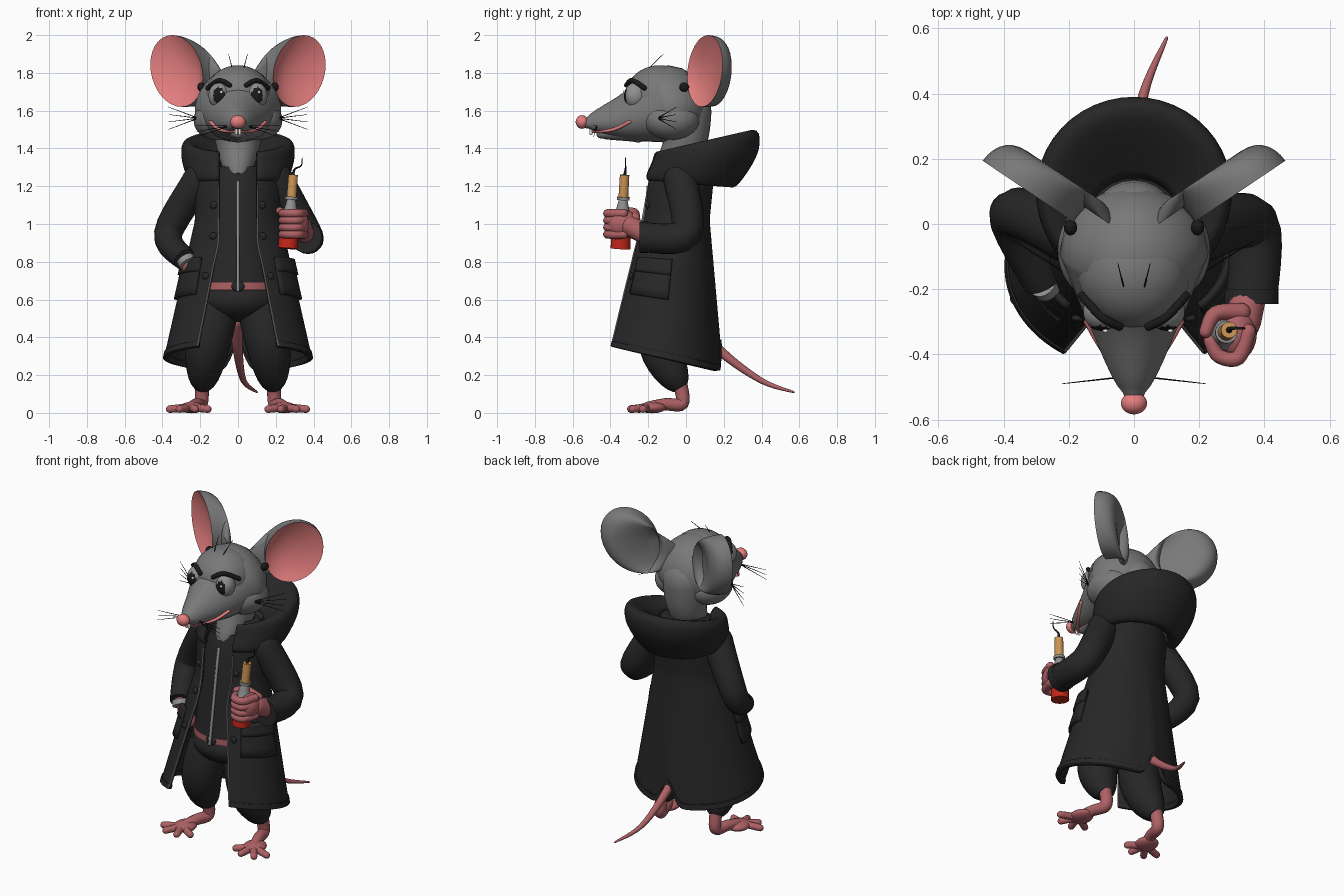
import bpy, bmesh, math
from mathutils import Vector

if "Cube" in bpy.data.objects:
    bpy.data.objects.remove(bpy.data.objects["Cube"])


def material(name, red, green, blue):
    mat = bpy.data.materials.new(name)
    mat.use_nodes = True
    mat.diffuse_color = (red, green, blue, 1)
    shader = next(node for node in mat.node_tree.nodes if node.type == 'BSDF_PRINCIPLED')
    shader.inputs["Base Color"].default_value = (red, green, blue, 1)
    return mat


COAT = material("coat_black", .02, .02, .02)
FUR = material("fur_grey", .19, .19, .19)
EAR = material("ear_pink", .78, .21, .21)
SKIN = material("skin_pink", .42, .12, .13)
RED = material("liquid_red", .55, .02, .01)
RAG = material("rag_orange", .6, .3, .09)
SILVER = material("silver_grey", .28, .28, .28)
BLACK = material("hair_black", .01, .01, .01)
WHITE = material("tooth_white", .8, .8, .7)
SIDES = ((1, "left_"), (-1, "right_"))
made = []


def finish(name, bm, materials, rule=None):
    bmesh.ops.recalc_face_normals(bm, faces=bm.faces)
    bm.normal_update()
    if rule:
        for face in bm.faces:
            face.material_index = rule(face)
    mesh = bpy.data.meshes.new(name)
    bm.to_mesh(mesh)
    bm.free()
    for mat in materials:
        mesh.materials.append(mat)
    obj = bpy.data.objects.new(name, mesh)
    bpy.context.scene.collection.objects.link(obj)
    made.append(obj)
    return obj


def spline(points, steps):
    """Smooth curve through a few vectors."""
    curve = []
    for i in range(len(points) - 1):
        a, b = points[max(i - 1, 0)], points[i]
        c, d = points[i + 1], points[min(i + 2, len(points) - 1)]
        for k in range(steps):
            t = k / steps
            curve.append(b + t / 2 * (c - a + t * (2 * a - 5 * b + 4 * c - d + t * (3 * (b - c) + d - a))))
    return curve + [points[-1]]


def loft(name, rings, materials, closed=True, inner=0):
    """Skin rings of points; the first inner bands use the second material."""
    bm = bmesh.new()
    rows = [[bm.verts.new(point) for point in ring] for ring in rings]
    count = len(rows[0])
    for j, (low, high) in enumerate(zip(rows, rows[1:])):
        for i in range(count if closed else count - 1):
            k = (i + 1) % count
            bm.faces.new((low[i], low[k], high[k], high[i])).material_index = int(j < inner)
    if closed:
        bm.faces.new(rows[0]).material_index = int(inner > 0)
        bm.faces.new(rows[-1])
    return finish(name, bm, materials)


def circle(sides):
    return [(math.cos(math.tau * k / sides), math.sin(math.tau * k / sides)) for k in range(sides)]


def tube(name, mat, path, thick, tip=None, power=1, wide=1, egg=0, caps="both", flip=1, sides=16):
    """Tapered tube along a smooth path, with domed ends."""
    tip = thick if tip is None else tip
    line = spline([Vector((flip * x, y, z)) for x, y, z in path], 6)
    spans = [max(axis) - min(axis) for axis in zip(*line)]
    across = Vector((0, 0, 0))
    across[spans.index(min(spans))] = 1
    last = len(line) - 1
    stations = []
    for i, point in enumerate(line):
        along = (line[min(i + 1, last)] - line[max(i - 1, 0)]).normalized()
        stations.append((point, along, thick + (tip - thick) * (i / last) ** power))

    def dome(station, sign):
        point, along, radius = station
        bends = [math.radians(20 * k) for k in (1, 2, 3, 4)]
        return [(point + along * sign * radius * math.sin(b), along, radius * math.cos(b)) for b in bends]

    head = dome(stations[0], -1)[::-1] if caps in ("both", "start") else []
    tail = dome(stations[-1], 1) if caps == "both" else []
    rings = []
    for point, along, radius in head + stations + tail:
        u = (across - along * along.dot(across)).normalized()
        v = along.cross(u)
        rings.append([point + radius * (u * wide * c * (1 - egg * s) + v * s) for c, s in circle(sides)])
    return loft(name, rings, [mat])


def ball(name, centre, size, materials, rule=None):
    bm = bmesh.new()
    bmesh.ops.create_uvsphere(bm, u_segments=32, v_segments=20, radius=1)
    for vert in bm.verts:
        vert.co = Vector(c + r * v for c, r, v in zip(centre, size, vert.co))
    return finish(name, bm, materials, rule)


def cloth(name, rings, thick):
    solid = loft(name, rings, [COAT], closed=False).modifiers.new("cloth_thickness", 'SOLIDIFY')
    solid.thickness, solid.offset = thick, 0


def blend(start, end, steps):
    return [start + (end - start) * k / steps for k in range(steps + 1)]


# Head: skull and snout, rounded forehead, lower jaw, throat
tube("head", FUR, [(0, -.1, 1.63), (0, -.3, 1.57), (0, -.52, 1.535)], .21, .03,
     power=1.2, wide=1.08, egg=.14, sides=32)
ball("forehead", (0, -.14, 1.68), (.175, .18, .16), [FUR])
tube("lower_jaw", FUR, [(0, -.26, 1.5), (0, -.45, 1.478)], .07, .025, wide=1.2)
tube("neck", FUR, [(0, 0, 1.6), (0, -.02, 1.4), (0, -.145, 1.24)], .135, .045, power=2, caps="start", sides=24)
ball("nose", (0, -.55, 1.54), (.04, .034, .036), [EAR])

for s, side in SIDES:
    ball(side + "cheek", (s * .115, -.08, 1.55), (.12, .15, .105), [FUR])
    gaze = Vector((s * .05, -1, .05)).normalized()
    ball(side + "eye", (s * .1, -.268, 1.68), (.056, .06, .068), [SILVER, BLACK],
         lambda face: int(face.normal.dot(gaze) > .82))
    ball(side + "eye_glint", (s * .1 + .012, -.328, 1.698), (.008, .006, .008), [WHITE])
    tube(side + "eyelid", BLACK, [(.045, -.315, 1.735), (.1, -.285, 1.76), (.16, -.22, 1.72)], .013, flip=s)
    tube(side + "mouth", EAR, [(0, -.5, 1.49), (.092, -.39, 1.498), (.145, -.3, 1.54)], .009, flip=s)
    tube(side + "tooth", WHITE, [(.009, -.503, 1.5), (.009, -.503, 1.478)], .008, flip=s)
    ball(side + "ear_tuft", (s * .195, -.01, 1.725), (.02, .025, .025), [BLACK])

    # Dished ear tapering back to its thick root on the skull
    centre, root = Vector((s * .325, .1, 1.81)), Vector((s * .12, .03, 1.73))
    outward, up, back = Vector((s * .83, .56, 0)), Vector((0, 0, 1)), Vector((s * -.55, .83, 0))
    dish = [(t, .2 * (1 - t * t), .035 * (1 - t * t)) for t in blend(.05, .97, 8)]
    shell = [(1 - .5 * t, t, .085 * math.sin(math.pi * math.sqrt(t)))
             for t in (k * k for k in blend(0, 1, 12))]
    rings = []
    for scale, shift, depth in dish + shell:
        middle = centre.lerp(root, shift) + back * depth
        rings.append([middle + scale * (outward * (.165 * c + .03 * h) + up * .19 * h) for c, h in circle(32)])
    loft(side + "ear", rings, [FUR, EAR], inner=len(dish))

    # Whiskers and crown hair
    for k in range(4):
        tube(f"{side}cheek_whisker_{k}", BLACK, [(.21, -.15, 1.56), (.37, -.05, 1.5 + .04 * k)],
             .003, .001, flip=s, sides=5)
    for k in range(3):
        tube(f"{side}snout_whisker_{k}", BLACK, [(.04, -.47, 1.52), (.22, -.49, 1.46 + .03 * k)],
             .003, .001, flip=s, sides=5)
    tube(side + "crown_hair", BLACK, [(.03, -.2, 1.82), (.05, -.12, 1.9)], .003, .001, flip=s, sides=5)

# Jacket, belt, trousers and tail
tube("jacket", COAT, [(0, -.05, 1.3), (0, -.08, .68)], .11, .19, power=.6, wide=1.12, caps="none", sides=32)
tube("zip", SILVER, [(0, -.19, 1.22), (0, -.23, 1), (0, -.285, .65)], .009)
tube("belt", SKIN, [(0, -.08, .69), (0, -.08, .65)], .194, wide=1.12, caps="none", sides=32)
ball("belt_buckle", (0, -.27, .67), (.035, .012, .028), [COAT])
ball("hips", (0, -.09, .6), (.22, .19, .12), [COAT])
tube("tail", SKIN, [(-.01, .05, .48), (0, .19, .32), (.03, .4, .17), (.1, .57, .11)], .036, .005)

for s, side in SIDES:
    tube(side + "trouser_leg", COAT, [(.115, -.1, .58), (.163, -.13, .35), (.19, -.03, .13)], .125, .042,
         power=3.5, caps="none", flip=s, sides=24)
    # Bare feet with four splayed toes
    tube(side + "foot", SKIN, [(.19, -.03, .15), (.195, -.02, .05), (.22, -.11, .045), (.25, -.2, .03)],
         .038, .03, flip=s)
    ball(side + "sole", (s * .245, -.18, .028), (.065, .075, .03), [SKIN])
    for k in range(4):
        splay = math.radians(45 * k - 60)
        tip = (.255 + .11 * math.sin(splay), -.205 - .09 * math.cos(splay), .02)
        tube(f"{side}toe_{k}", SKIN, [(.25, -.2, .03), tip], .022, .02, flip=s)


# Open coat: flared below the waist, rounded shoulders, hem falling to a back vent for the tail
def coat_width(z):
    return max(.22, .45 - .225 * z) * math.sqrt(1 - max(0, (z - 1.2) / .2) ** 2)


def opening(z):
    return math.asin((.1 + .18 * max(0, .9 - z)) / coat_width(z))


def coat_point(angle, z, puff=0):
    width = coat_width(z) + puff
    vent = .2 * math.exp(-((angle - math.pi) / .13) ** 2)
    return Vector((width * math.sin(angle), .1 * z - .16 - .8 * width * math.cos(angle),
                   z + max(0, 1 - z) * (.1 * math.cos(angle) + vent)))


def coat_rings(top, bottom):
    return [[coat_point(angle, z) for angle in blend(opening(z), math.tau - opening(z), 90)]
            for z in blend(top, bottom, 24)]


cloth("coat", coat_rings(1.37, .29), .014)
cloth("coat_hem", coat_rings(.32, .29), .026)
for s, side in SIDES:
    tube(side + "coat_trim", SILVER, [coat_point(opening(z), z, .01) for z in blend(1.2, .3, 6)],
         .005, flip=s, sides=6)
    for part, top, bottom, puff in (("pocket", .8, .6, .015), ("pocket_flap", .81, .73, .024)):
        cloth(side + part, [[coat_point(s * angle, z, puff) for angle in blend(.75, 1.6, 12)]
                            for z in blend(top, bottom, 4)], .02)
    for k, z in enumerate((1.1, .93, .7)):
        spot = coat_point(s * (opening(z) + .12), z, .01)
        ball(f"{side}button_{k}", spot, (.02, .012, .02), [COAT])

# Hood lying open on the shoulders: width, height, tilt and setback of each loop
HOOD = [(.15, 1.35, 0, 0), (.27, 1.43, .06, .09), (.29, 1.35, .03, .09), (.25, 1.23, -.02, .02), (.2, 1.23, 0, 0)]
hood_rings = []
for width, height, tilt, setback in spline([Vector(row) for row in HOOD], 6):
    gap = math.asin(.1 / width)
    hood_rings.append([(width * math.sin(a), setback - .97 * width * math.cos(a), height - tilt * math.cos(a))
                       for a in blend(gap, math.tau - gap, 40)])
cloth("hood", hood_rings, .018)

# Arms: one bent into its pocket, one holding the bottle
tube("right_sleeve", COAT, [(-.2, -.03, 1.24), (-.37, .03, .95), (-.28, -.18, .81)], .09, .06, caps="start", sides=20)
tube("right_hand", SKIN, [(-.28, -.17, .81), (-.22, -.17, .7)], .04)
tube("watch", SILVER, [(-.28, -.18, .815), (-.265, -.195, .79)], .048, caps="none")
tube("left_sleeve", COAT, [(.2, -.03, 1.24), (.36, 0, .95), (.36, -.24, .93)], .09, .078, caps="start", sides=20)
tube("left_cuff", COAT, [(.36, -.2, .93), (.36, -.245, .93)], .084, caps="none", sides=20)
tube("left_wrist", SKIN, [(.355, -.2, .94), (.335, -.3, .99)], .055)
ball("left_palm", (.315, -.335, 1), (.062, .085, .075), [SKIN])
for k in range(4):
    z = .945 + .037 * k
    tube(f"finger_{k}", SKIN, [(.35, -.33, z), (.32, -.41, z), (.26, -.405, z), (.235, -.36, z)], .024, .021)
tube("thumb", SKIN, [(.33, -.27, 1.03), (.25, -.275, 1.06), (.22, -.33, 1.07)], .028, .02)

# Tilted bottle with rag stopper and fuse
BASE, TOP = Vector((.264, -.347, .87)), Vector((.292, -.325, 1.26))
for part, mat, low, high, thick, tip in (("liquid", RED, 0, .45, .053, .05), ("neck", SILVER, .45, .68, .05, .02),
                                         ("lip", SILVER, .66, .7, .034, .034), ("rag", RAG, .68, 1, .026, .025)):
    tube("bottle_" + part, mat, [BASE.lerp(TOP, low), BASE.lerp(TOP, high)], thick, tip,
         power=.7, caps="none", sides=24)
tube("fuse", BLACK, [TOP, (.3, -.32, 1.29), (.335, -.32, 1.31), (.34, -.32, 1.35)], .01, .002, power=.5, sides=8)

# Smooth shading with crisp edges
for obj in bpy.context.selected_objects:
    obj.select_set(False)
for obj in made:
    obj.select_set(True)
bpy.context.view_layer.objects.active = made[0]
bpy.ops.object.shade_smooth_by_angle(angle=math.radians(45))
